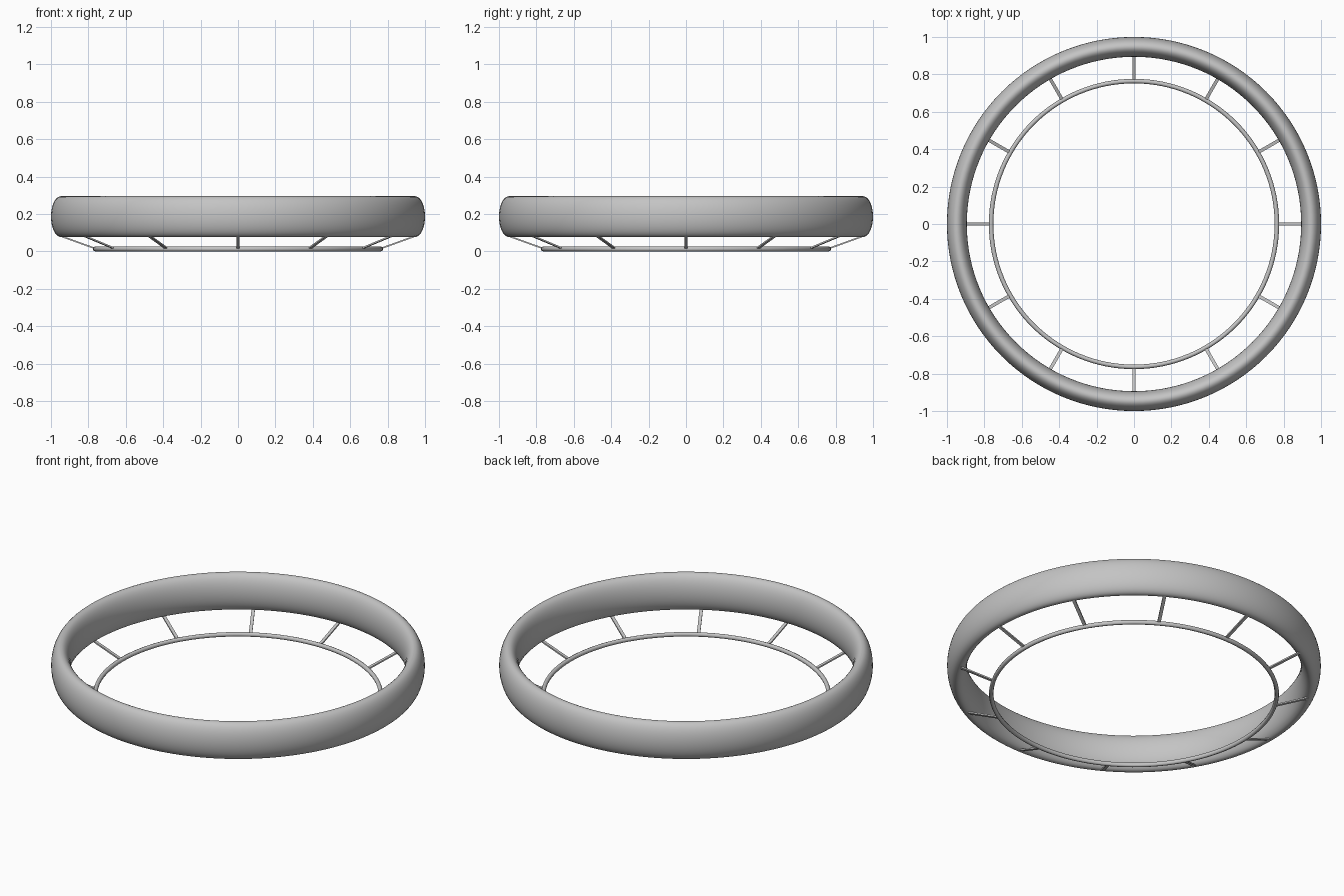
import bpy
import bmesh
from math import cos, sin, pi, atan2
from mathutils import Matrix, Vector

cube = bpy.data.objects.get("Cube")
if cube:
    bpy.data.objects.remove(cube, do_unlink=True)

grey = bpy.data.materials.new("plain_grey")
grey.use_nodes = True
colour = (0.55, 0.55, 0.55, 1)
grey.diffuse_color = colour
grey.node_tree.nodes["Principled BSDF"].inputs["Base Color"].default_value = colour


def add_object(name, bm, smooth):
    bmesh.ops.recalc_face_normals(bm, faces=bm.faces)
    for face in bm.faces:
        face.smooth = smooth
    mesh = bpy.data.meshes.new(name)
    bm.to_mesh(mesh)
    bm.free()
    mesh.materials.append(grey)
    obj = bpy.data.objects.new(name, mesh)
    bpy.context.collection.objects.link(obj)
    return obj


def oval_ring(name, radius, height, half_width, half_height, sides, steps=128):
    """Sweep an oval section around the z axis."""
    bm = bmesh.new()
    loops = []
    for i in range(steps):
        a = 2 * pi * i / steps
        loop = []
        for j in range(sides):
            b = 2 * pi * j / sides
            r = radius + half_width * cos(b)
            loop.append(bm.verts.new((r * cos(a), r * sin(a), height + half_height * sin(b))))
        loops.append(loop)
    for i in range(steps):
        here, there = loops[i], loops[(i + 1) % steps]
        for j in range(sides):
            k = (j + 1) % sides
            bm.faces.new((here[j], there[j], there[k], here[k]))
    return add_object(name, bm, True)


# Thick outer rim and thin lower hoop
oval_ring("outer_rim", 0.947, 0.186, 0.053, 0.109, 40)
oval_ring("lower_hoop", 0.764, 0.013, 0.012, 0.013, 8)

# Flat sloping struts joining the hoop to the rim
inner, outer = Vector((0.765, 0, 0.016)), Vector((0.945, 0, 0.081))
span = outer - inner
tilt = Matrix.Rotation(-atan2(span.z, span.x), 4, "Y")
size = Matrix.Diagonal((span.length, 0.018, 0.008, 1))
place = Matrix.Translation((inner + outer) / 2) @ tilt @ size
for i in range(12):
    bm = bmesh.new()
    turn = Matrix.Rotation(i * pi / 6, 4, "Z")
    bmesh.ops.create_cube(bm, size=1, matrix=turn @ place)
    add_object(f"strut_{i + 1}", bm, False)
